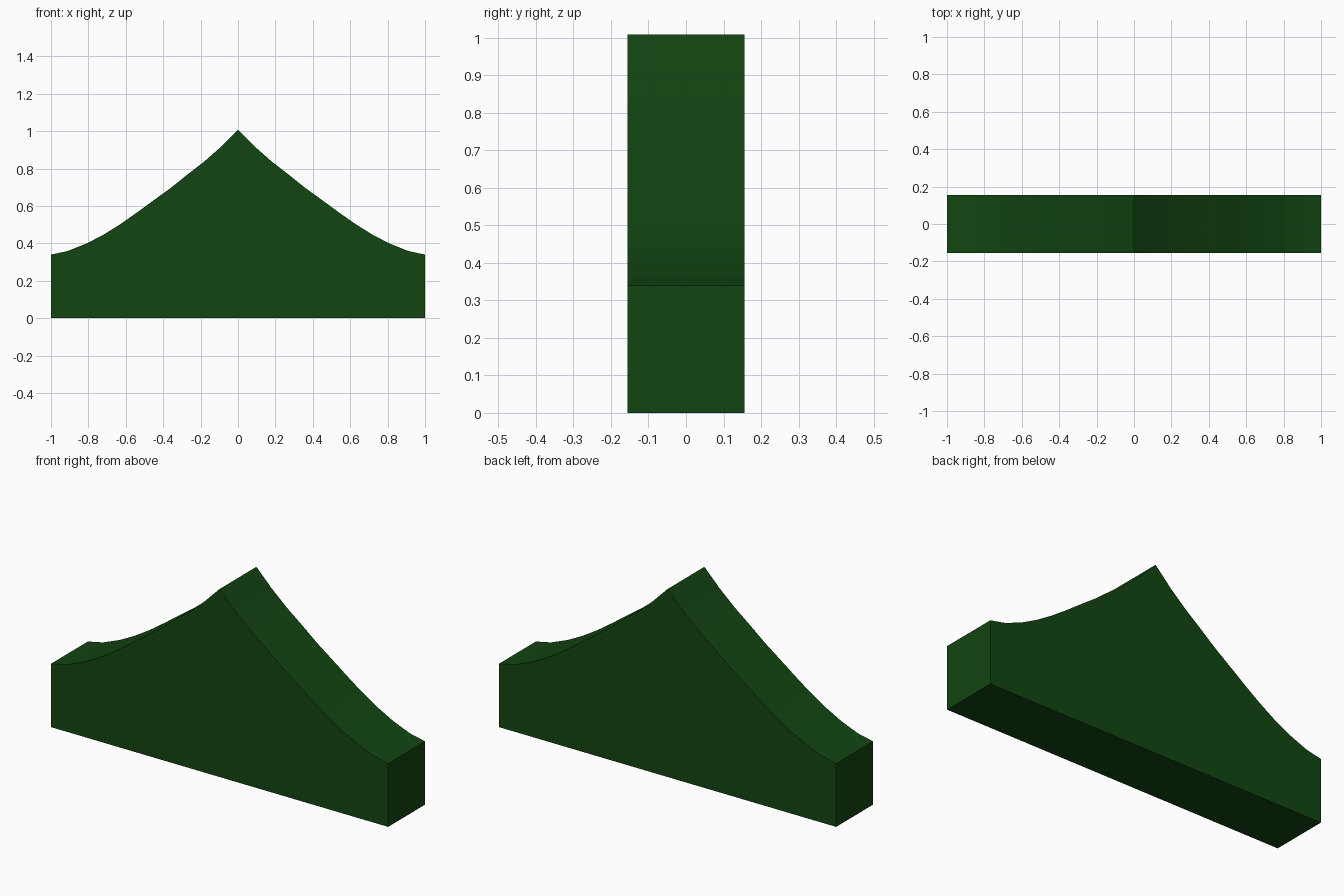
import bpy, bmesh

if "Cube" in bpy.data.objects:
    bpy.data.objects.remove(bpy.data.objects["Cube"])

HALF_DEPTH = 0.156

# Right half of the curved top, from the peak to the end
slope = [(0, 1.008), (0.09, 0.917), (0.18, 0.838), (0.27, 0.768), (0.36, 0.696),
         (0.45, 0.631), (0.54, 0.565), (0.63, 0.502), (0.72, 0.446),
         (0.81, 0.399), (0.91, 0.359), (1.0, 0.34)]

# Mirrored outline: base, right end, curved top, left end
top = slope[::-1] + [(-x, z) for x, z in slope[1:]]
outline = [(-1, 0), (1, 0)] + top

# Extrude the outline through the depth
bm = bmesh.new()
front = bm.faces.new([bm.verts.new((x, -HALF_DEPTH, z)) for x, z in outline])
result = bmesh.ops.extrude_face_region(bm, geom=[front], use_keep_orig=True)
back = [v for v in result["geom"] if isinstance(v, bmesh.types.BMVert)]
bmesh.ops.translate(bm, verts=back, vec=(0, 2 * HALF_DEPTH, 0))
bmesh.ops.recalc_face_normals(bm, faces=bm.faces[:])

mesh = bpy.data.meshes.new("peaked_block")
bm.to_mesh(mesh)
bm.free()
block = bpy.data.objects.new("peaked_block", mesh)
bpy.context.collection.objects.link(block)

# Dark green surface
green = bpy.data.materials.new("dark_green")
green.diffuse_color = (0.006, 0.06, 0.006, 1)
green.use_nodes = True
green.node_tree.nodes["Principled BSDF"].inputs["Base Color"].default_value = green.diffuse_color
mesh.materials.append(green)
